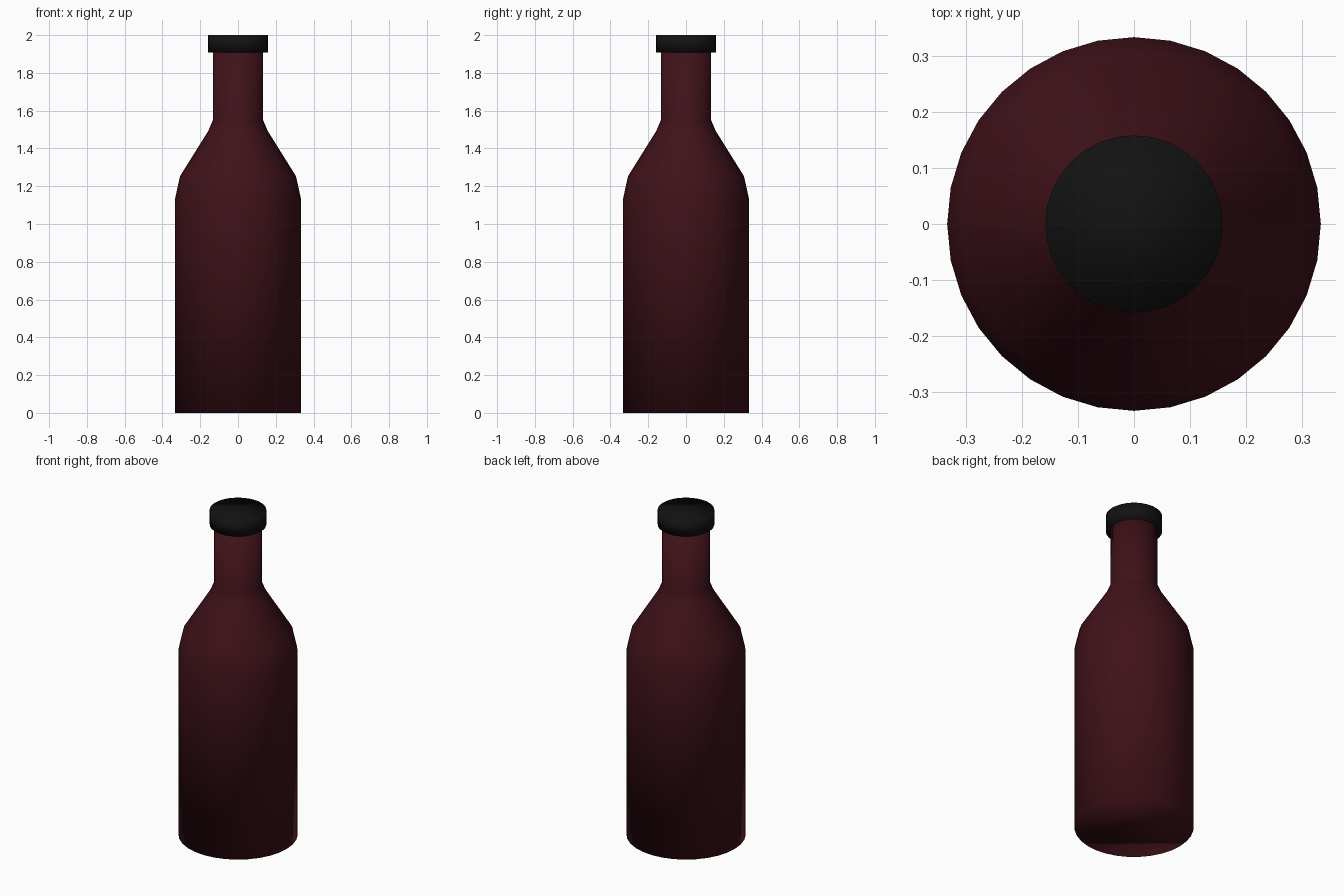
import bpy, bmesh, math

if "Cube" in bpy.data.objects:
    bpy.data.objects.remove(bpy.data.objects["Cube"])

SIDES = 32


def material(name, rgb):
    mat = bpy.data.materials.new(name)
    mat.diffuse_color = (*rgb, 1.0)
    mat.use_nodes = True
    mat.node_tree.nodes["Principled BSDF"].inputs["Base Color"].default_value = mat.diffuse_color
    return mat


def lathe(name, profile, mat):
    """Closed solid of revolution from (radius, height) points, bottom to top."""
    bm = bmesh.new()
    rings = [[bm.verts.new((r * math.cos(2 * math.pi * i / SIDES),
                            r * math.sin(2 * math.pi * i / SIDES), z))
              for i in range(SIDES)] for r, z in profile]
    for low, high in zip(rings, rings[1:]):
        for i in range(SIDES):
            j = (i + 1) % SIDES
            bm.faces.new((low[i], low[j], high[j], high[i]))
    bm.faces.new(rings[0][::-1])
    bm.faces.new(rings[-1])
    for face in bm.faces:
        face.smooth = True
    mesh = bpy.data.meshes.new(name)
    bm.to_mesh(mesh)
    bm.free()
    mesh.materials.append(mat)
    obj = bpy.data.objects.new(name, mesh)
    bpy.context.collection.objects.link(obj)
    return obj


# Glass: straight body, bevelled shoulder, straight neck
lathe("bottle_body",
      [(0.333, 0), (0.333, 1.135), (0.307, 1.253), (0.157, 1.493),
       (0.133, 1.55), (0.133, 1.93)],
      material("dark_red_glass", (0.05, 0.006, 0.01)))

# Cap over the neck opening
lathe("bottle_cap", [(0.158, 1.908), (0.158, 2.0)],
      material("black_cap", (0.006, 0.006, 0.006)))
